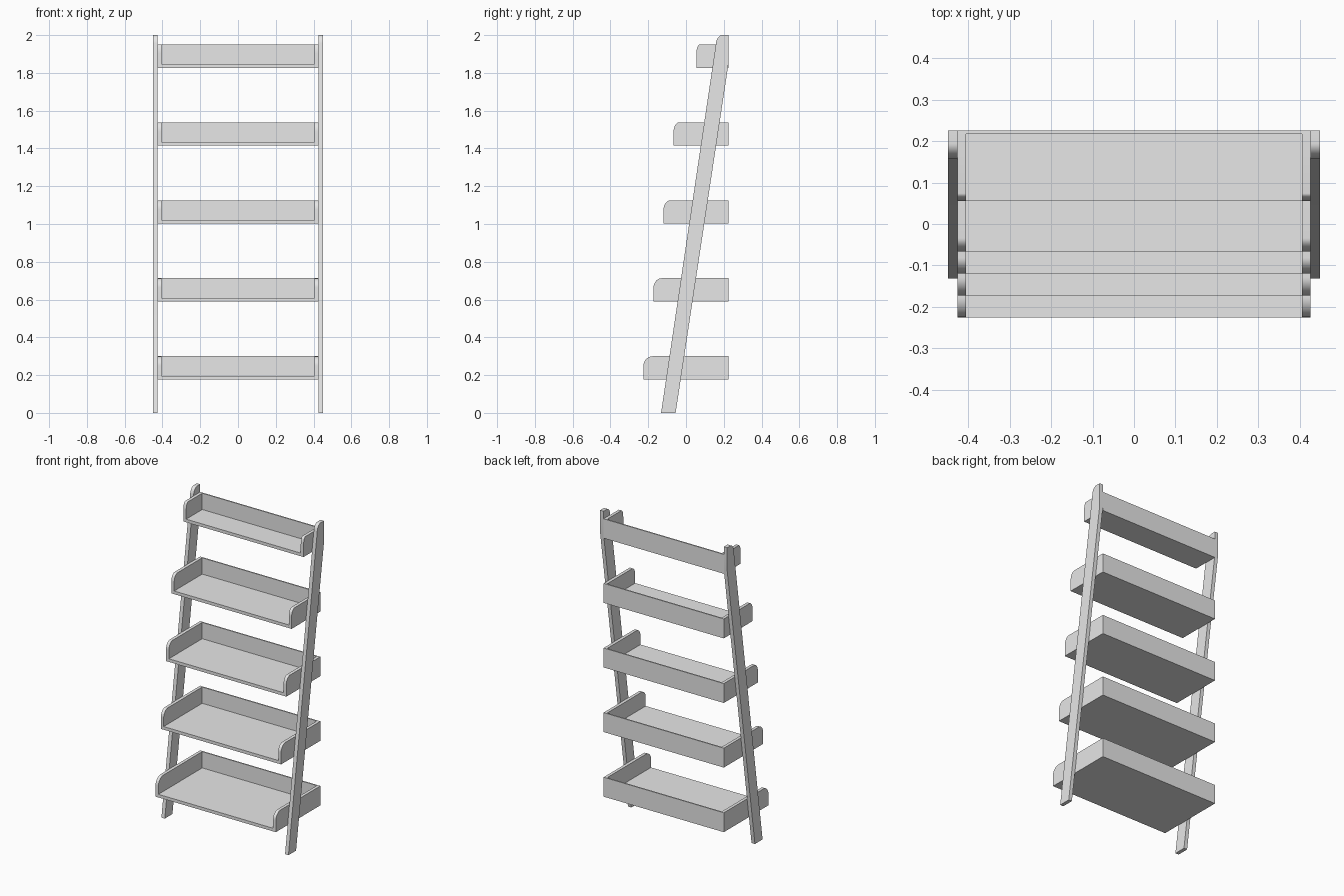
import bpy, bmesh, math

cube = bpy.data.objects.get("Cube")
if cube:
    bpy.data.objects.remove(cube, do_unlink=True)

paint = bpy.data.materials.new("light_grey_paint")
paint.use_nodes = True
GREY = (0.8, 0.8, 0.8, 1)
paint.diffuse_color = GREY
paint.node_tree.nodes["Principled BSDF"].inputs["Base Color"].default_value = GREY


def extrude_profile(name, profile, x0, x1):
    """Solid from a (y, z) outline swept along x."""
    bm = bmesh.new()
    face = bm.faces.new([bm.verts.new((x0, y, z)) for y, z in profile])
    moved = bmesh.ops.extrude_face_region(bm, geom=[face])["geom"]
    verts = [v for v in moved if isinstance(v, bmesh.types.BMVert)]
    bmesh.ops.translate(bm, verts=verts, vec=(x1 - x0, 0, 0))
    bmesh.ops.recalc_face_normals(bm, faces=bm.faces)
    mesh = bpy.data.meshes.new(name)
    bm.to_mesh(mesh)
    bm.free()
    mesh.materials.append(paint)
    obj = bpy.data.objects.new(name, mesh)
    bpy.context.collection.objects.link(obj)
    bpy.ops.object.select_all(action="DESELECT")
    obj.select_set(True)
    bpy.context.view_layer.objects.active = obj
    bpy.ops.object.shade_smooth_by_angle(angle=math.radians(30))
    return obj


def box(name, x0, x1, y0, y1, z0, z1):
    return extrude_profile(name, [(y0, z0), (y1, z0), (y1, z1), (y0, z1)], x0, x1)


def round_corner(y, z, ry, rz, steps=10):
    """Quarter ellipse replacing an upper front corner at (y, z)."""
    angles = [math.pi / 2 * i / steps for i in range(steps + 1)]
    return [(y + ry * (1 - math.cos(a)), z - rz * (1 - math.sin(a))) for a in angles]


BACK = 0.225      # plane of the wall side
INNER = 0.405     # inside of the tray sides
OUTER = 0.425     # outside of the tray sides
RAIL = 0.449      # outside of the leaning rails
HEIGHT = 0.124
BOARD = 0.02
BACK_BOARD = 0.008

# Leaning rails with a rounded top front corner and a vertical back at the wall
rail_profile = ([(-0.055, 0), (BACK, 1.85), (BACK, 2)]
                + round_corner(0.158, 2, 0.036, 0.05)[::-1] + [(-0.132, 0)])
for side, sign in (("left", 1), ("right", -1)):
    extrude_profile(side + "_rail", rail_profile, sign * OUTER, sign * RAIL)

# Five trays, shallower towards the top
fronts = [-0.225, -0.172, -0.119, -0.066, 0.055]
for i, front in enumerate(fronts):
    z0 = 0.176 + 0.4128 * i
    z1 = z0 + HEIGHT
    label = "_%d" % (i + 1)
    box("shelf_board" + label, -INNER, INNER, front, BACK, z0, z0 + BOARD)
    box("shelf_back" + label, -INNER, INNER, BACK - BACK_BOARD, BACK, z0 + BOARD, z1)
    curve = round_corner(front, z1, 0.11 * (BACK - front), 0.05)
    side_profile = [(BACK, z0), (front, z0)] + curve + [(BACK, z1)]
    for side, sign in (("left", 1), ("right", -1)):
        extrude_profile(side + "_shelf_side" + label, side_profile,
                        sign * INNER, sign * OUTER)
